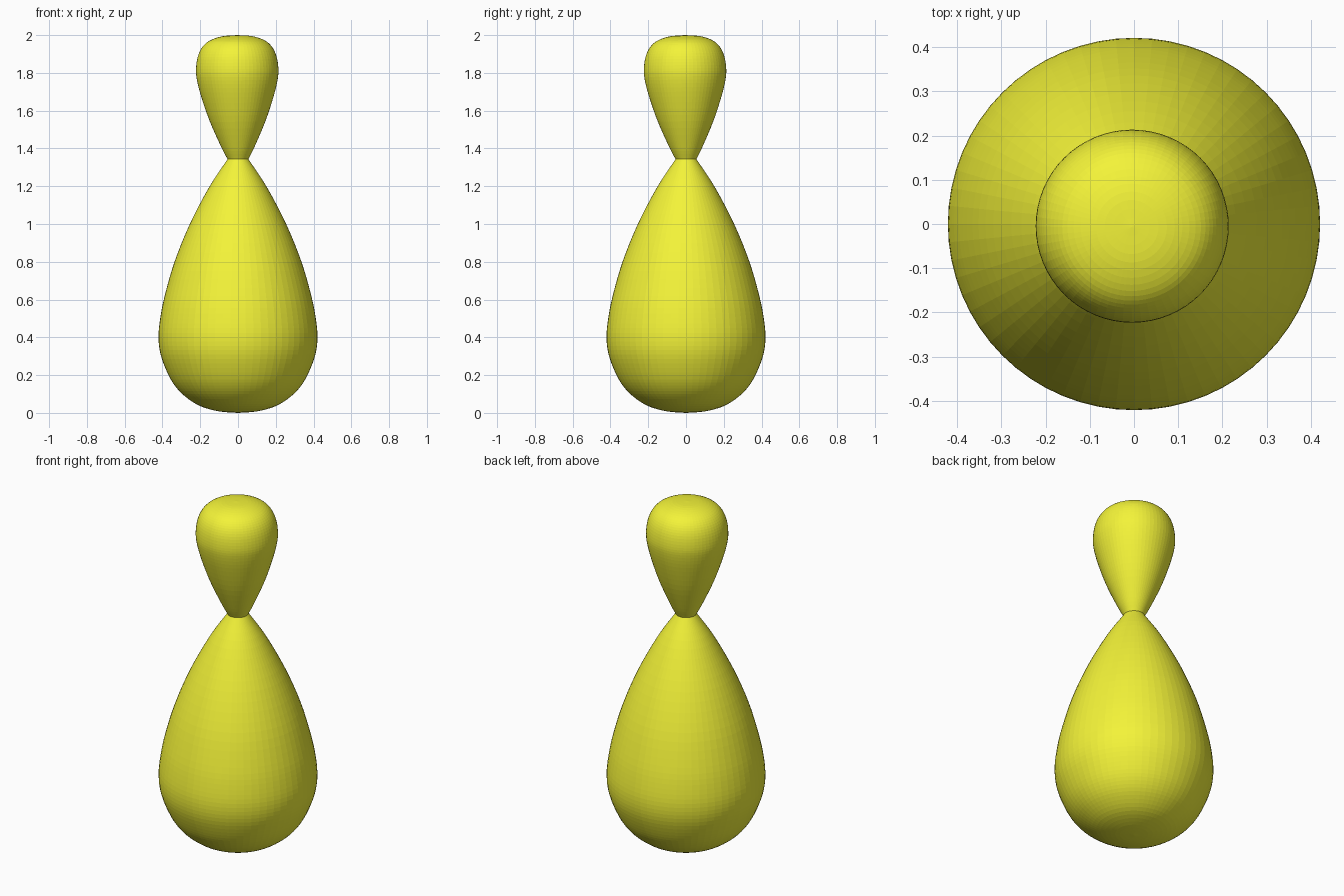
import bpy, bmesh, math
from mathutils import Vector, Matrix

if "Cube" in bpy.data.objects:
    bpy.data.objects.remove(bpy.data.objects["Cube"])

SIDES = 64
mat = bpy.data.materials.new("yellow")
mat.diffuse_color = (0.9, 0.9, 0.04, 1)
mat.use_nodes = True
mat.node_tree.nodes["Principled BSDF"].inputs["Base Color"].default_value = mat.diffuse_color


def smooth_profile(pts, steps=4):
    """Catmull-Rom curve through the (radius, z) points."""
    p = [Vector(q) for q in pts]
    p = [2 * p[0] - p[1]] + p + [2 * p[-1] - p[-2]]
    out = []
    for a, b, c, d in zip(p, p[1:], p[2:], p[3:]):
        for i in range(steps):
            t = i / steps
            out.append(0.5 * (2 * b + (c - a) * t + (2 * a - 5 * b + 4 * c - d) * t ** 2
                              + (3 * b - a - 3 * c + d) * t ** 3))
    return out + [p[-2]]


def lathe(name, pts):
    bm = bmesh.new()
    rings = []
    for r, z in smooth_profile(pts):
        n = 1 if r < 1e-4 else SIDES
        rings.append([bm.verts.new((r * math.cos(2 * math.pi * i / SIDES),
                                    r * math.sin(2 * math.pi * i / SIDES), z)) for i in range(n)])
    for a, b in zip(rings, rings[1:]):
        for i in range(SIDES):
            j = (i + 1) % SIDES
            if len(a) == 1:
                bm.faces.new((a[0], b[j], b[i]))
            elif len(b) == 1:
                bm.faces.new((a[i], a[j], b[0]))
            else:
                bm.faces.new((a[i], a[j], b[j], b[i]))
    for ring in (rings[0], rings[-1]):
        if len(ring) > 1:
            bm.faces.new(ring)
    bmesh.ops.recalc_face_normals(bm, faces=bm.faces[:])
    me = bpy.data.meshes.new(name)
    bm.to_mesh(me)
    bm.free()
    me.materials.append(mat)
    ob = bpy.data.objects.new(name, me)
    bpy.context.collection.objects.link(ob)
    return ob


# Pear-shaped body
lathe("body", [(0, 0), (0.10, 0.008), (0.20, 0.036), (0.28, 0.087), (0.335, 0.145),
               (0.375, 0.215), (0.41, 0.31), (0.421, 0.40), (0.412, 0.50), (0.388, 0.62),
               (0.336, 0.80), (0.255, 1.00), (0.15, 1.20), (0.054, 1.345)])

# Teardrop head, leaning very slightly to one side at the neck
head = lathe("head", [(0.055, 0), (0.088, 0.065), (0.147, 0.20), (0.191, 0.33), (0.2135, 0.42),
                      (0.218, 0.48), (0.208, 0.545), (0.184, 0.595), (0.145, 0.629),
                      (0.08, 0.651), (0, 0.657)])
head.matrix_world = (Matrix.Translation((0, 0, 1.343))
                     @ Matrix.Rotation(math.radians(0.6), 4, 'X')
                     @ Matrix.Rotation(math.radians(-0.5), 4, 'Y'))
